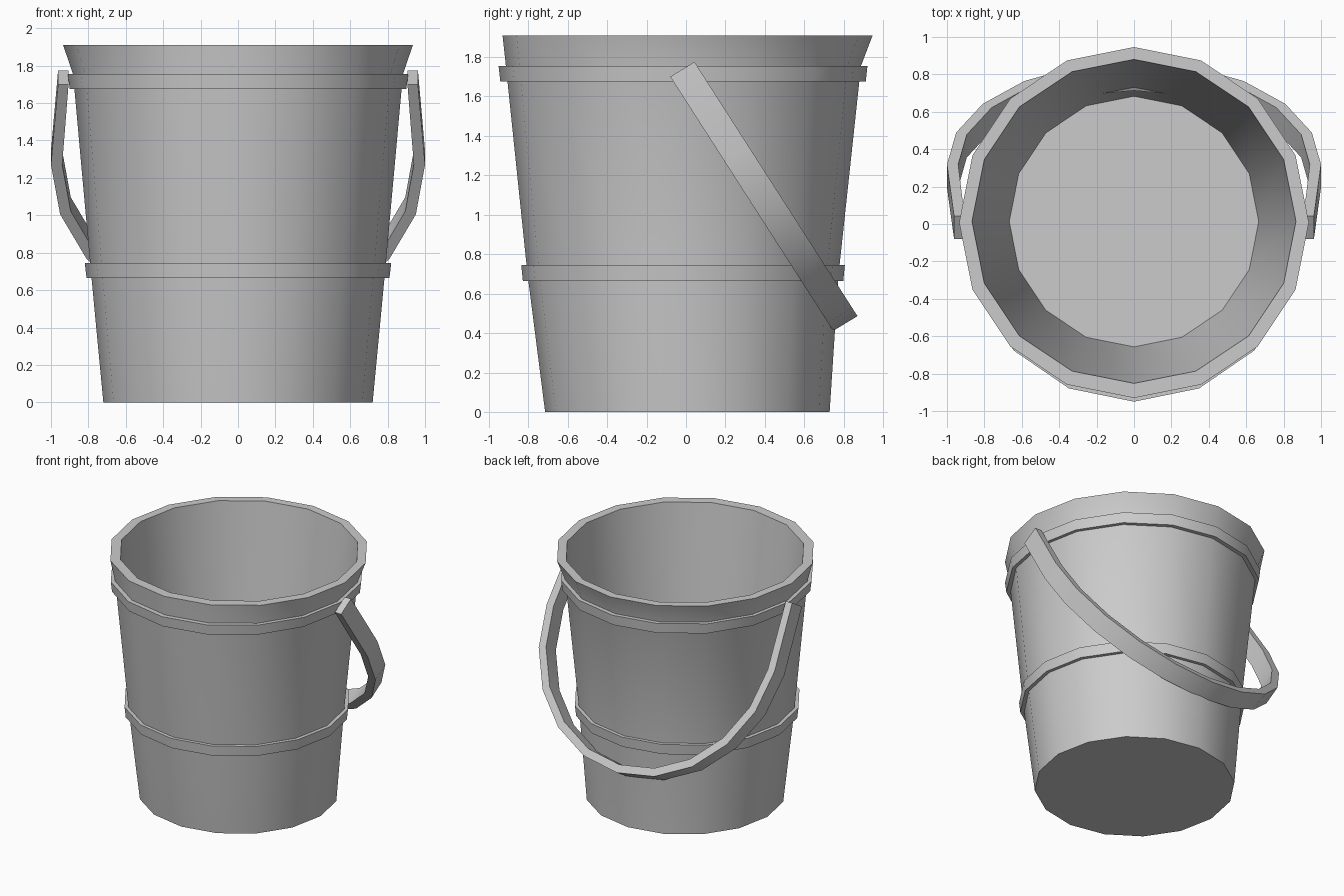
import bpy, bmesh
from math import sin, cos, pi, radians
from mathutils import Vector

if "Cube" in bpy.data.objects:
    bpy.data.objects.remove(bpy.data.objects["Cube"])

SIDES = 16


def finish(name, bm):
    bmesh.ops.recalc_face_normals(bm, faces=bm.faces)
    mesh = bpy.data.meshes.new(name)
    bm.to_mesh(mesh)
    bm.free()
    ob = bpy.data.objects.new(name, mesh)
    bpy.context.collection.objects.link(ob)
    bpy.ops.object.select_all(action='DESELECT')
    ob.select_set(True)
    bpy.context.view_layer.objects.active = ob
    bpy.ops.object.shade_smooth_by_angle(angle=radians(30))
    return ob


def bridge(bm, rings, closed_ring):
    # quads between consecutive vertex loops
    for a, b in zip(rings, rings[1:]):
        n = len(a)
        for i in range(n if closed_ring else n - 1):
            j = (i + 1) % n
            bm.faces.new((a[i], a[j], b[j], b[i]))


def lathe(name, profile, caps=False, loop=False):
    # profile rows: z, x radius, y radius, y centre
    bm = bmesh.new()
    rings = []
    for z, rx, ry, cy in profile:
        rings.append([bm.verts.new((rx * sin(2 * pi * i / SIDES),
                                    cy + ry * cos(2 * pi * i / SIDES), z))
                      for i in range(SIDES)])
    bridge(bm, rings + rings[:1] if loop else rings, True)
    if caps:
        bm.faces.new(rings[0])
        bm.faces.new(rings[-1])
    return finish(name, bm)


# Pail: outer wall, flared lip, inner wall and floor
lathe("bucket_body", [
    (0.00, 0.720, 0.721, 0.007),
    (0.705, 0.787, 0.789, -0.015),
    (1.755, 0.882, 0.900, -0.013),
    (1.91, 0.935, 0.938, 0.008),
    (1.91, 0.866, 0.866, 0.014),
    (0.02, 0.667, 0.670, 0.013)], caps=True)

# Two hoops around the pail
lathe("lower_hoop", [
    (0.665, 0.775, 0.775, -0.015),
    (0.665, 0.810, 0.812, -0.015),
    (0.745, 0.819, 0.820, -0.015),
    (0.745, 0.785, 0.785, -0.015)], loop=True)
lathe("upper_hoop", [
    (1.675, 0.868, 0.885, -0.014),
    (1.675, 0.900, 0.926, -0.015),
    (1.755, 0.910, 0.935, -0.015),
    (1.755, 0.875, 0.892, -0.014)], loop=True)

# Bow handle: flat bar, short straight arms plus half circle, hanging at the back
start = Vector((0, 0.043, 1.775))
down = Vector((0, 0.540, -0.842))
across = Vector((0, -0.123, -0.075))
thick = 0.06


def bow(r, end_x):
    arc = [(r * cos(pi * k / 10), 0.51 + 1.02 * r * sin(pi * k / 10)) for k in range(11)]
    return [(end_x, 0)] + arc + [(-end_x, 0)]


bm = bmesh.new()
sections = []
for (xo, vo), (xi, vi) in zip(bow(1.0, 0.962), bow(1.0 - thick, 0.906)):
    outer = start + down * vo + Vector((xo, 0, 0))
    inner = start + down * vi + Vector((xi, 0, 0))
    sections.append([bm.verts.new(p) for p in
                     (outer, inner, inner + across, outer + across)])
bridge(bm, sections, True)
bm.faces.new(sections[0])
bm.faces.new(sections[-1])
finish("handle", bm)
